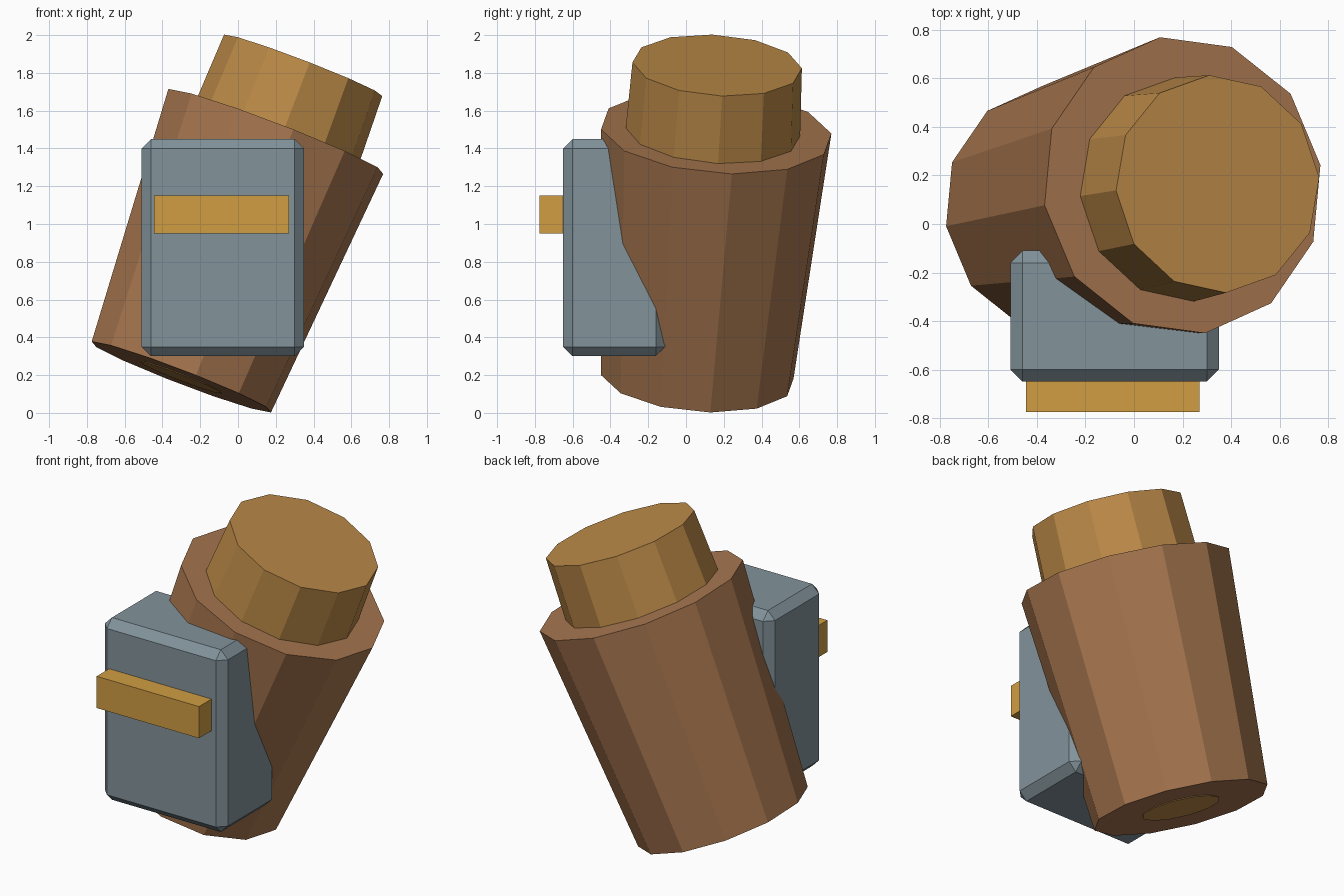
import bpy, bmesh, math
from mathutils import Vector, Matrix

if "Cube" in bpy.data.objects:
    bpy.data.objects.remove(bpy.data.objects["Cube"])


def material(name, rgb):
    # sRGB 0-255 to linear
    def lin(c):
        c /= 255
        return c / 12.92 if c <= 0.04045 else ((c + 0.055) / 1.055) ** 2.4
    m = bpy.data.materials.new(name)
    m.diffuse_color = (*[lin(c) for c in rgb], 1)
    m.use_nodes = True
    m.node_tree.nodes["Principled BSDF"].inputs["Base Color"].default_value = m.diffuse_color
    return m


def finish(name, bm, mat):
    me = bpy.data.meshes.new(name)
    bm.to_mesh(me)
    bm.free()
    me.materials.append(mat)
    ob = bpy.data.objects.new(name, me)
    bpy.context.collection.objects.link(ob)
    return ob


def tapered(name, start, end, r1, r2, phase, mat, sides=12):
    # faceted tapered cylinder between two centre points
    start, end = Vector(start), Vector(end)
    axis = end - start
    bm = bmesh.new()
    bmesh.ops.create_cone(bm, cap_ends=True, segments=sides, radius1=r1,
                          radius2=r2, depth=axis.length)
    # the primitive may start at any angle, so turn its first corner to the phase
    bm.verts.ensure_lookup_table()
    v = bm.verts[0].co
    turn = math.radians(phase) - math.atan2(v.y, v.x)
    tilt = Vector((0, 0, 1)).rotation_difference(axis.normalized())
    bm.transform(Matrix.Translation((start + end) / 2)
                 @ tilt.to_matrix().to_4x4() @ Matrix.Rotation(turn, 4, 'Z'))
    return finish(name, bm, mat)


def block(name, lo, hi, mat, chamfer=0):
    lo, hi = Vector(lo), Vector(hi)
    bm = bmesh.new()
    bmesh.ops.create_cube(bm, size=1)
    bm.transform(Matrix.Translation((lo + hi) / 2)
                 @ Matrix.Diagonal((*(hi - lo), 1)))
    if chamfer:
        bmesh.ops.bevel(bm, geom=bm.edges[:], offset=chamfer, segments=1,
                        affect='EDGES', profile=0.5)
    return finish(name, bm, mat)


brown = material("clay brown", (167, 118, 79))
tan = material("cork tan", (188, 138, 72))
grey = material("blue grey", (130, 147, 155))
gold = material("gold", (208, 157, 66))

# leaning body with a stopper in the top and a thin plug below
base, top = Vector((-0.30, 0.06, 0.19)), Vector((0.20, 0.16, 1.49))
up = (top - base).normalized()
tapered("body", base, top, 0.515, 0.617, 8.5, brown)
tapered("stopper", (0.195, 0.14, 1.45), (0.345, 0.165, 1.84), 0.465, 0.45, 4, tan)
tapered("base_plug", base - up * 0.004, base + up * 0.004, 0.23, 0.23, 4, tan)

# chamfered box on the front with a bar across it
block("front_box", (-0.51, -0.65, 0.30), (0.35, -0.11, 1.45), grey, 0.05)
block("front_bar", (-0.445, -0.775, 0.95), (0.27, -0.64, 1.15), gold)
